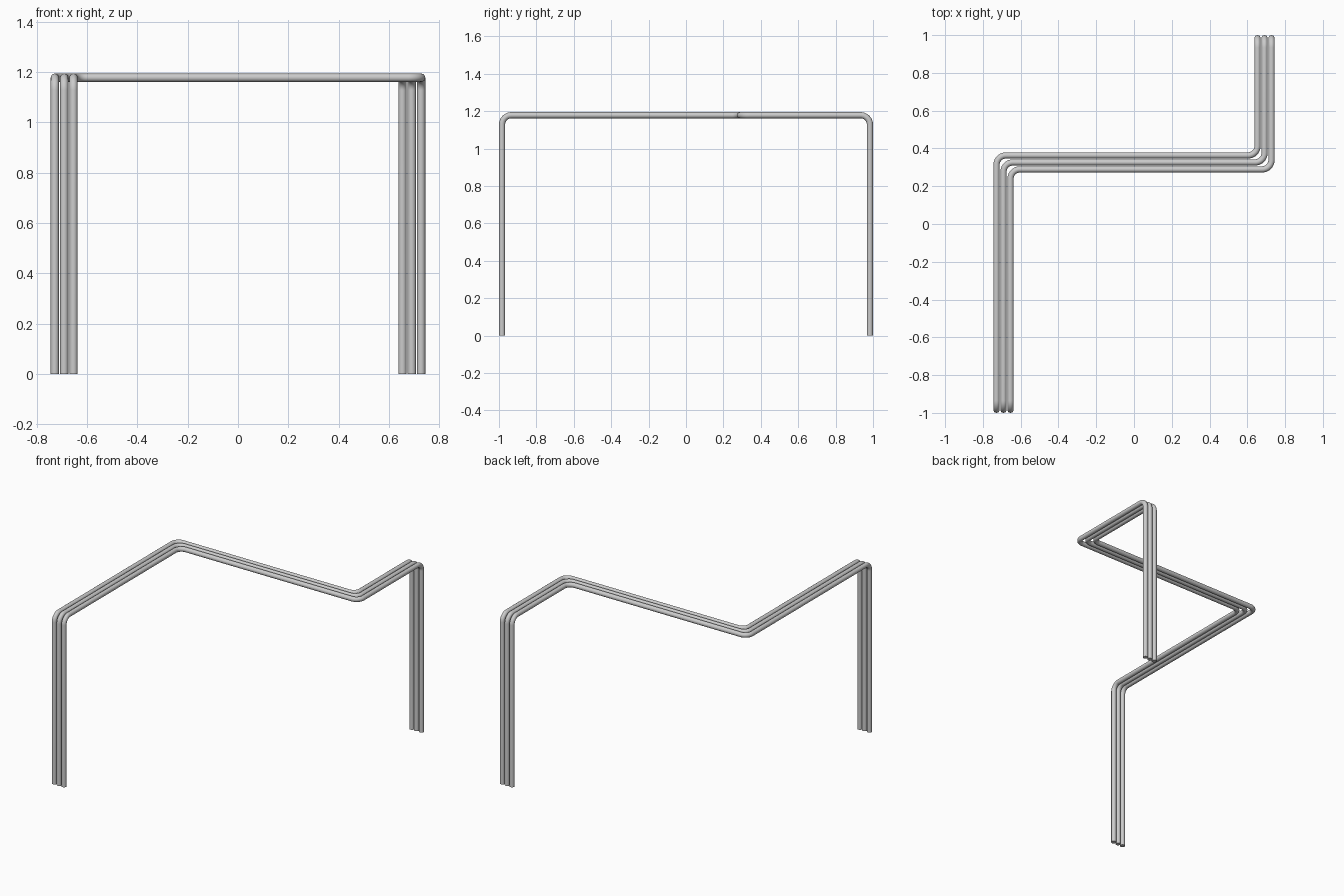
import bpy
from math import sin, cos, pi
from mathutils import Vector

if "Cube" in bpy.data.objects:
    bpy.data.objects.remove(bpy.data.objects["Cube"])

PIPE_R, BEND_R, PITCH = 0.0165, 0.05, 0.037
TOP, END_Y, SIDE_X, CROSS_Y = 1.178, 0.9835, 0.691, 0.326


def rounded_path(corners, radius, steps=10):
    """Replace each right-angle corner with a quarter arc."""
    pts = [Vector(c) for c in corners]
    out = [pts[0]]
    for a, b, c in zip(pts, pts[1:], pts[2:]):
        d_in, d_out = (b - a).normalized(), (c - b).normalized()
        centre = b - d_in * radius + d_out * radius
        for i in range(steps + 1):
            t = pi / 2 * i / steps
            out.append(centre + radius * (d_in * sin(t) - d_out * cos(t)))
    return out + [pts[-1]]


def pipe(name, corners):
    path = rounded_path(corners, BEND_R)
    curve = bpy.data.curves.new(name, 'CURVE')
    curve.dimensions = '3D'
    curve.bevel_depth = PIPE_R
    curve.bevel_resolution = 6
    curve.use_fill_caps = True
    spline = curve.splines.new('POLY')
    spline.points.add(len(path) - 1)
    for p, co in zip(spline.points, path):
        p.co = (*co, 1)
    obj = bpy.data.objects.new(name, curve)
    bpy.context.collection.objects.link(obj)
    bpy.ops.object.select_all(action='DESELECT')
    obj.select_set(True)
    bpy.context.view_layer.objects.active = obj
    bpy.ops.object.convert(target='MESH')
    bpy.ops.object.shade_smooth_by_angle()


# three parallel pipes: riser, run back, cross run, run back, drop
for name, k in (("outer_pipe", -1), ("middle_pipe", 0), ("inner_pipe", 1)):
    o = k * PITCH
    left, right, cross = -SIDE_X + o, SIDE_X + o, CROSS_Y - o
    pipe(name, [(left, -END_Y, 0), (left, -END_Y, TOP), (left, cross, TOP),
                (right, cross, TOP), (right, END_Y, TOP), (right, END_Y, 0)])
